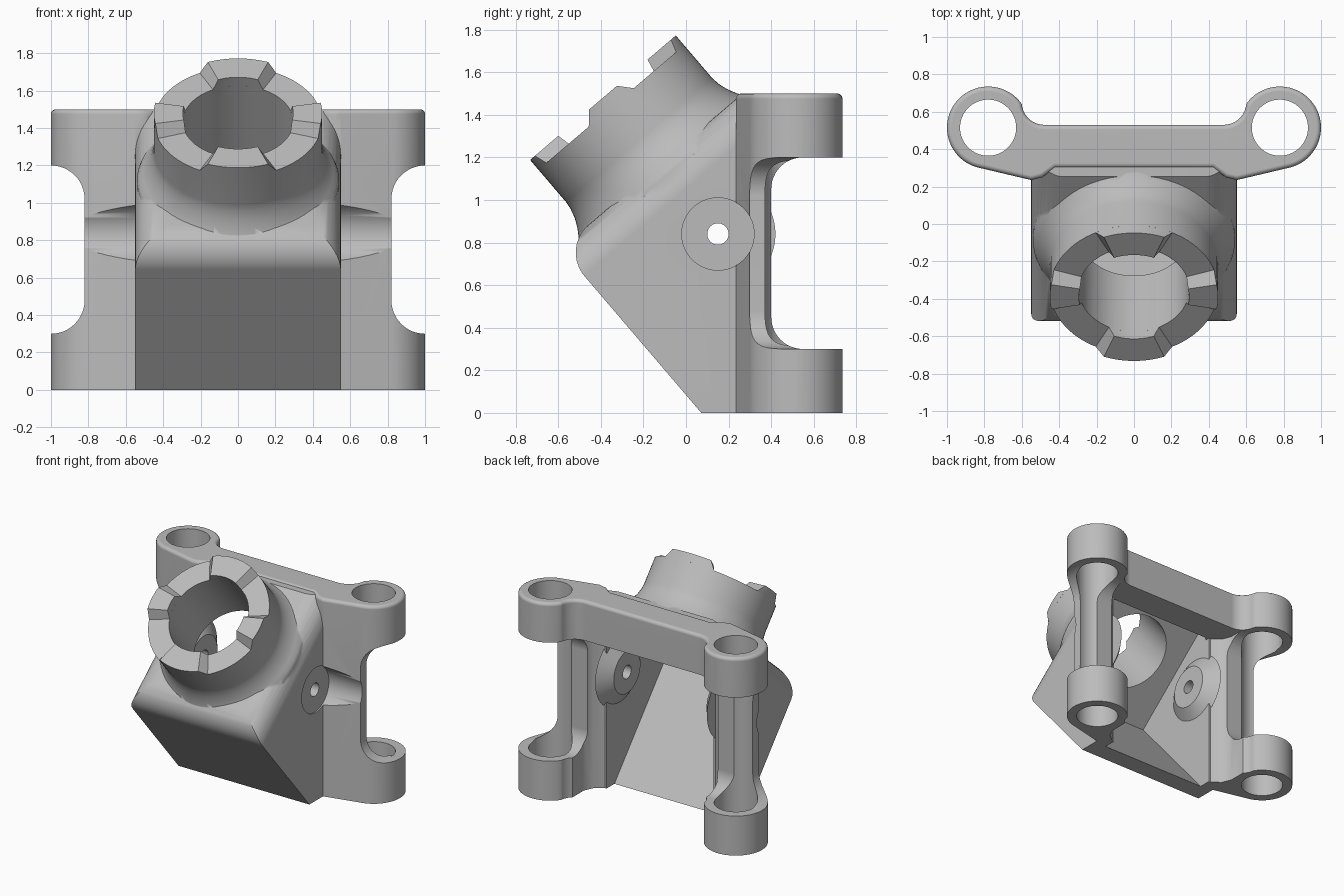
import bpy, bmesh
from math import sin, cos, pi, radians
from mathutils import Matrix, Vector

cube = bpy.data.objects.get("Cube")
if cube:
    bpy.data.objects.remove(cube, do_unlink=True)

metal = bpy.data.materials.new("cast grey")
metal.use_nodes = True
GREY = (0.5, 0.5, 0.5, 1)
metal.diffuse_color = GREY
metal.node_tree.nodes["Principled BSDF"].inputs["Base Color"].default_value = GREY

# Frame of the tilted socket: local z is the bore axis, origin on the tooth tips
TILT = Matrix.Translation((0, -0.39, 1.48)) @ Matrix.Rotation(radians(40.5), 4, 'X')
UP = Matrix.Identity(4)


def finish(bm, name, matrix=UP):
    bmesh.ops.transform(bm, matrix=matrix, verts=bm.verts)
    bmesh.ops.recalc_face_normals(bm, faces=bm.faces)
    me = bpy.data.meshes.new(name)
    bm.to_mesh(me)
    bm.free()
    me.materials.append(metal)
    ob = bpy.data.objects.new(name, me)
    bpy.context.collection.objects.link(ob)
    return ob


def box_mesh(lo, hi):
    bm = bmesh.new()
    bmesh.ops.create_cube(bm, size=1)
    for v in bm.verts:
        v.co = [l + (c + 0.5) * (h - l) for c, l, h in zip(v.co, lo, hi)]
    return bm


def box(name, lo, hi, matrix=UP):
    return finish(box_mesh(lo, hi), name, matrix)


def cone(name, r1, r2, start, end):
    """Round bar or cone from start to end."""
    start, end = Vector(start), Vector(end)
    bm = bmesh.new()
    bmesh.ops.create_cone(bm, cap_ends=True, segments=64, radius1=r1, radius2=r2,
                          depth=(end - start).length)
    turn = (end - start).to_track_quat('Z', 'Y').to_matrix().to_4x4()
    return finish(bm, name, Matrix.Translation((start + end) / 2) @ turn)


def prism(points, depth):
    bm = bmesh.new()
    face = bm.faces.new([bm.verts.new(p) for p in points])
    new = bmesh.ops.extrude_face_region(bm, geom=[face])['geom']
    bmesh.ops.translate(bm, vec=depth, verts=[g for g in new if isinstance(g, bmesh.types.BMVert)])
    return bm


def mirrored(half, z):
    """Closed outline from its +x half."""
    return [(x, y, z) for x, y in half] + [(-x, y, z) for x, y in reversed(half)]


def combine(target, other, operation):
    mod = target.modifiers.new(operation, 'BOOLEAN')
    mod.operation = operation
    mod.solver = 'EXACT'
    mod.object = other
    bpy.context.view_layer.objects.active = target
    bpy.ops.object.modifier_apply(modifier=mod.name)
    bpy.data.objects.remove(other, do_unlink=True)


def cut(target, other):
    combine(target, other, 'DIFFERENCE')


def arc(cx, cy, r, a, b, n):
    return [(cx + r * cos(radians(a + (b - a) * i / n)),
             cy + r * sin(radians(a + (b - a) * i / n))) for i in range(n + 1)]


# Mounting flange: bar with a round lug at each end, top rim rounded
half = [(0.42, 0.3), (0.49, 0.25), (0.55, 0.235)]
half += arc(0.78, 0.515, 0.22, -80, 145, 36) + arc(0.48, 0.65, 0.12, -10, -90, 8)
bm = prism(mirrored(half, 0), (0, 0, 1.5))
rim = [e for e in bm.edges if all(v.co.z > 1.4 for v in e.verts)]
bmesh.ops.bevel(bm, geom=rim, offset=0.025, segments=4, profile=0.5, affect='EDGES')
flange = finish(bm, "mounting_flange")

# Opening below the bar, then the rounded reliefs between the lugs
opening = [(0.45, 0.1), (0.45, 0.3), (0.53, 0.36), (0.56, 0.43), (0.56, 2)]
cut(flange, finish(prism(mirrored(opening, -1), (0, 0, 2.2)), "opening"))


def relief(inner, r):
    return (arc(inner + r, 0.3 + r, r, 270, 180, 12)
            + arc(inner + r, 1.2 - r, r, 180, 90, 12) + [(2, 1.2), (2, 0.3)])


cut(flange, finish(prism([(-2, y, z) for y, z in relief(0.4, 0.15)], (4, 0, 0)), "back_relief"))
for s in (-1, 1):
    shape = [(s * x, -1, z) for x, z in relief(0.82, 0.18)]
    cut(flange, finish(prism(shape, (0, 3, 0)), "side_relief"))
    cut(flange, cone("bolt_hole", 0.15, 0.15, (s * 0.78, 0.515, -1), (s * 0.78, 0.515, 2)))

# Housing: tilted box with rounded top edges, trimmed at the floor and the flange
bm = box_mesh((-0.55, -0.61, -2.4), (0.55, 1.6, -0.41))
edges = [e for e in bm.edges if all(v.co.z > -1 for v in e.verts)
         and not all(v.co.y > 1 for v in e.verts)]
bmesh.ops.bevel(bm, geom=edges, offset=0.17, segments=10, profile=0.5, affect='EDGES')
body = finish(bm, "housing", TILT)
combine(body, box("trim", (-2, -2, 0), (2, 0.31, 1.49)), 'INTERSECT')

# Socket tube with a flared foot that runs down into the housing
profile = [(0, -0.6), (0.54, -0.6), (0.54, -0.47), (0.53, -0.445), (0.51, -0.42),
           (0.49, -0.39), (0.468, -0.345), (0.455, -0.3), (0.45, -0.26), (0.45, -0.06), (0, -0.06)]
bm = bmesh.new()
verts = [bm.verts.new((r, 0, z)) for r, z in profile]
line = [bm.edges.new(p) for p in zip(verts, verts[1:])]
bmesh.ops.spin(bm, geom=verts + line, cent=(0, 0, 0), axis=(0, 0, 1), angle=2 * pi, steps=72)
bmesh.ops.remove_doubles(bm, verts=bm.verts, dist=0.0005)
combine(body, finish(bm, "tube", TILT), 'UNION')

# Hollow the inside, then join the flange
cut(body, box("cavity", (-0.45, -0.5, -3), (0.45, 2, -0.52), TILT))
combine(body, flange, 'UNION')

# Side screw bosses inside, with clearance scallops and holes outside
for s in (-1, 1):
    combine(body, cone("boss", 0.27, 0.16, (s * 0.47, 0.15, 0.84), (s * 0.39, 0.15, 0.84)), 'UNION')
    cut(body, cone("scallop", 0.17, 0.17, (s * 0.54, 0.15, 0.84), (s * 1.2, 0.15, 0.84)))
    cut(body, cone("screw_hole", 0.05, 0.05, (s * 0.2, 0.15, 0.84), (s * 0.7, 0.15, 0.84)))
cut(body, cone("bore", 0.295, 0.295, TILT @ Vector((0, 0, -0.66)), TILT @ Vector((0, 0, 0.3))))


def tooth(name, centre, base, top):
    """Ring segment with tapered flanks on the socket rim."""
    bm = bmesh.new()
    n, rings = 12, []
    for i in range(n + 1):
        t = 2 * i / n - 1
        ring = []
        for r, z, a in ((0.295, -0.06, base), (0.45, -0.06, base), (0.45, 0, top), (0.295, 0, top)):
            ang = radians(centre + t * a)
            ring.append(bm.verts.new((r * cos(ang), r * sin(ang), z)))
        rings.append(ring)
    for a, b in zip(rings, rings[1:]):
        for k in range(4):
            bm.faces.new((a[k], a[k - 1], b[k - 1], b[k]))
    bm.faces.new(rings[0])
    bm.faces.new(rings[-1])
    return finish(bm, name, TILT)


parts = [body,
         tooth("front_tooth", 270, 27, 21), tooth("back_tooth", 90, 27, 21),
         tooth("left_tooth", 0, 18, 11), tooth("right_tooth", 180, 18, 11)]

# Smooth shading with sharp creases
for ob in parts:
    bpy.ops.object.select_all(action='DESELECT')
    ob.select_set(True)
    bpy.context.view_layer.objects.active = ob
    bpy.ops.object.shade_smooth_by_angle(angle=radians(35))
    ob.modifiers.new("even_normals", 'WEIGHTED_NORMAL').keep_sharp = True
